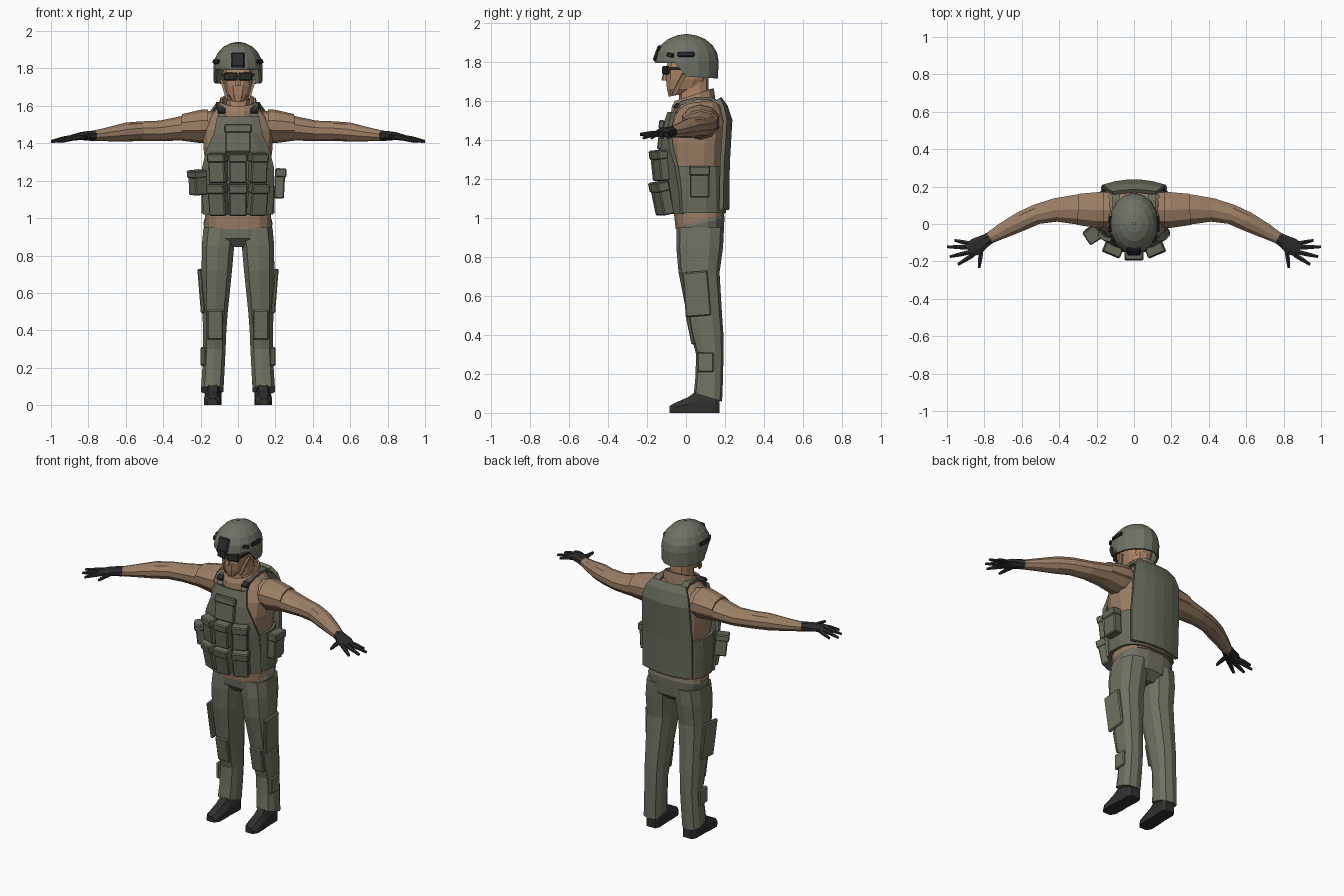
import bpy, bmesh, math
from mathutils import Vector, Matrix, Euler


def mat(name, r, g, b):
    m = bpy.data.materials.new(name)
    lin = lambda c: ((c / 255 + 0.055) / 1.055) ** 2.4
    m.diffuse_color = (lin(r), lin(g), lin(b), 1)
    return m


SHIRT = mat("tan_shirt", 156, 127, 101)
SKIN = mat("skin", 172, 133, 102)
VEST = mat("olive_vest", 104, 107, 91)
TROUSER = mat("olive_trousers", 113, 113, 98)
HELMET = mat("grey_green_helmet", 110, 114, 100)
BLACK = mat("black_gear", 44, 44, 45)
BOOT = mat("dark_boot", 50, 48, 47)


def finish(bm, name, material, solid=0, bevel=0):
    bmesh.ops.recalc_face_normals(bm, faces=bm.faces)
    me = bpy.data.meshes.new(name)
    bm.to_mesh(me)
    bm.free()
    me.materials.append(material)
    ob = bpy.data.objects.new(name, me)
    bpy.context.collection.objects.link(ob)
    if solid:
        md = ob.modifiers.new("thickness", "SOLIDIFY")
        md.thickness, md.offset = solid, 0
    if bevel:
        md = ob.modifiers.new("bevel", "BEVEL")
        md.width, md.segments = bevel, 1
    return ob


def skin_rows(name, rows, material, closed=True, caps=True, **kw):
    """Join equal rows of points into a surface."""
    bm = bmesh.new()
    vs = [[bm.verts.new(p) for p in r] for r in rows]
    n = len(rows[0])
    for a, b in zip(vs, vs[1:]):
        for i in range(n if closed else n - 1):
            j = (i + 1) % n
            bm.faces.new((a[i], a[j], b[j], b[i]))
    if closed and caps:
        bm.faces.new(vs[0])
        bm.faces.new(vs[-1])
    return finish(bm, name, material, **kw)


def upright(name, rings, material, n=12, p=0.75, **kw):
    """Loft of rings (z, centre x, half width, front y, back y, tilt)."""
    rows = []
    for z, cx, hw, yf, yb, tilt in rings:
        row = []
        for i in range(n):
            a = 2 * math.pi * (i + 0.5) / n
            c, s = math.cos(a), math.sin(a)
            dy = (yb - yf) / 2 * math.copysign(abs(s) ** p, s)
            row.append((cx + hw * math.copysign(abs(c) ** p, c),
                        (yf + yb) / 2 + dy, z + tilt * dy))
        rows.append(row)
    return skin_rows(name, rows, material, **kw)


def tube(name, pts, material, s=1, n=8):
    """Limb through points (x, y, z, half width, half height)."""
    rows = []
    for k, (x, y, z, w, h) in enumerate(pts):
        a, b = pts[max(k - 1, 0)], pts[min(k + 1, len(pts) - 1)]
        d = Vector((b[0] - a[0], b[1] - a[1])).normalized()
        row = []
        for i in range(n):
            t = 2 * math.pi * (i + 0.5) / n
            c = w * math.cos(t)
            row.append((s * (x - d.y * c), y + d.x * c, z + h * math.sin(t)))
        rows.append(row)
    return skin_rows(name, rows, material)


def box(name, loc, size, material, rot=(0, 0, 0), bevel=0.006, flap=False):
    bm = bmesh.new()
    base = Matrix.Translation(loc) @ Euler(rot).to_matrix().to_4x4()
    bmesh.ops.create_cube(bm, size=1, matrix=base @ Matrix.Diagonal((*size, 1)))
    if flap:  # overhanging lid on the top third
        lid = Matrix.Translation((0, -0.004, size[2] * 0.36))
        dims = (size[0] * 1.08, size[1] * 1.1, size[2] * 0.3, 1)
        bmesh.ops.create_cube(bm, size=1, matrix=base @ lid @ Matrix.Diagonal(dims))
    return finish(bm, name, material, bevel=bevel)


def panel(name, rows, material):
    """Curved sheet of rows (z, half width, middle y, edge y)."""
    cols = [-1, -0.6, -0.2, 0.2, 0.6, 1]
    pts = [[(w * u, ym + (ye - ym) * u * u, z) for u in cols] for z, w, ym, ye in rows]
    return skin_rows(name, pts, material, closed=False, solid=0.022)


# Torso, hem and collar
upright("shirt_torso", [
    (0.98, 0, 0.178, -0.055, 0.2, 0.3), (1.08, 0, 0.18, -0.07, 0.195, 0),
    (1.25, 0, 0.172, -0.085, 0.19, 0), (1.38, 0, 0.188, -0.1, 0.2, 0),
    (1.47, 0, 0.19, -0.085, 0.21, 0), (1.54, 0, 0.16, -0.055, 0.19, 0),
    (1.585, 0, 0.115, -0.03, 0.17, 0), (1.61, 0, 0.075, -0.01, 0.13, 0)], SHIRT, n=16)
upright("collar", [(1.555, 0, 0.105, -0.075, 0.15, 0.2), (1.6, 0, 0.1, -0.07, 0.145, 0.28),
                   (1.63, 0, 0.092, -0.055, 0.14, 0.35)], SHIRT, p=0.9, caps=False, solid=0.012)

# Head
upright("neck", [(1.54, 0, 0.065, -0.035, 0.12, 0), (1.72, 0, 0.06, -0.035, 0.115, 0)], SKIN, n=10)
upright("head", [(1.63, 0, 0.035, -0.09, 0.0, 0.2), (1.66, 0, 0.06, -0.1, 0.08, 0),
                 (1.71, 0, 0.076, -0.105, 0.11, 0), (1.77, 0, 0.082, -0.105, 0.12, 0),
                 (1.86, 0, 0.07, -0.08, 0.1, 0)], SKIN)
upright("nose", [(1.705, 0, 0.017, -0.127, -0.09, 0), (1.765, 0, 0.009, -0.112, -0.09, 0)], SKIN, n=6)
for s in (-1, 1):
    box("sunglass_lens", (s * 0.039, -0.104, 1.757), (0.075, 0.022, 0.045), BLACK, (0, 0, s * 0.25))
    box("sunglass_arm", (s * 0.083, -0.04, 1.765), (0.008, 0.11, 0.016), BLACK, bevel=0)
    box("chin_strap", (s * 0.073, -0.035, 1.685), (0.012, 0.022, 0.12), SHIRT, (-0.45, s * 0.3, 0), 0)

# Helmet shell, lower over the ears and nape than at the brow
N = 16
rows = []
for k in range(7):
    row = []
    for i in range(N):
        a = 2 * math.pi * i / N
        y = math.sin(a)
        e = math.radians((0, 0, 18, 36, 54, 72, 87)[k])
        z = 1.805 + 0.13 * math.sin(e)
        r = math.cos(e)
        if k == 0:
            z, r = (1.795 if y < -0.3 else 1.725 - 0.01 * y), 0.98
        row.append((0.125 * r * math.cos(a), 0.157 * r * y + 0.003, z))
    rows.append(row)
helmet = skin_rows("helmet", rows, HELMET, caps=False, solid=0.014)
box("helmet_crown", (0, 0.003, 1.935), (0.016, 0.018, 0.008), HELMET, bevel=0)
box("helmet_mount", (0, -0.148, 1.845), (0.075, 0.02, 0.085), BLACK, (-0.35, 0, 0), 0.008)
for s in (-1, 1):
    box("helmet_rail", (s * 0.128, 0.0, 1.838), (0.014, 0.085, 0.024), BLACK, (0, s * -0.3, 0), 0.004)
    box("helmet_clip", (s * 0.113, -0.08, 1.835), (0.012, 0.04, 0.02), BLACK, (-0.2, 0, s * -0.55), 0.003)

# Vest
upright("vest_waistband", [(1.025, 0, 0.198, -0.085, 0.208, 0), (1.15, 0, 0.198, -0.1, 0.208, 0),
                           (1.265, 0, 0.19, -0.105, 0.205, 0)], VEST, n=16)
panel("vest_front", [(1.02, 0.18, -0.095, -0.02), (1.15, 0.185, -0.115, -0.03),
                     (1.27, 0.187, -0.125, -0.05), (1.36, 0.165, -0.13, -0.075),
                     (1.45, 0.125, -0.118, -0.085), (1.54, 0.108, -0.085, -0.065)], VEST)
panel("vest_back", [(1.04, 0.172, 0.212, 0.18), (1.28, 0.175, 0.215, 0.185), (1.5, 0.165, 0.228, 0.2),
                    (1.57, 0.145, 0.205, 0.185), (1.61, 0.115, 0.175, 0.165)], VEST)
for s in (-1, 1):
    tube("shoulder_strap", [(0.085, -0.078, 1.51, 0.028, 0.016), (0.088, -0.03, 1.585, 0.028, 0.015),
                            (0.092, 0.05, 1.612, 0.028, 0.012), (0.095, 0.13, 1.612, 0.03, 0.012),
                            (0.1, 0.18, 1.58, 0.032, 0.016)], VEST, s, n=4)
    box("strap_buckle", (s * 0.088, -0.05, 1.575), (0.045, 0.016, 0.035), BLACK, (-0.8, 0, 0), 0.004)

# Pouches
box("chest_pouch", (0, -0.128, 1.425), (0.135, 0.025, 0.15), VEST, (-0.12, 0, 0), flap=True)
for k in (-1, 0, 1):
    y = -0.15 + 0.024 * abs(k)
    box("upper_pouch", (k * 0.106, y, 1.268), (0.092, 0.055, 0.155), VEST, (0.1, 0, k * 0.4), flap=True)
    box("lower_pouch", (k * 0.106, y + 0.008, 1.1), (0.094, 0.06, 0.17), VEST, (0.2, 0, k * 0.4), flap=True)
box("right_side_pouch", (0.222, 0.07, 1.185), (0.1, 0.055, 0.16), VEST, (0.05, 0, math.pi / 2), flap=True)
box("left_side_pouch", (-0.215, -0.05, 1.19), (0.075, 0.075, 0.13), VEST, (0.1, 0.08, -1.0), flap=True)

# Trousers
upright("trouser_hips", [(0.845, 0, 0.1, 0.0, 0.14, 0), (0.89, 0, 0.17, -0.045, 0.19, 0),
                         (0.97, 0, 0.186, -0.05, 0.2, 0.25), (0.99, 0, 0.18, -0.045, 0.195, 0.25)], TROUSER, n=16)

ARM = [(0.1, 0.075, 1.49, 0.1, 0.085), (0.2, 0.075, 1.485, 0.097, 0.084), (0.3, 0.078, 1.48, 0.085, 0.066),
       (0.42, 0.075, 1.467, 0.066, 0.054), (0.52, 0.052, 1.465, 0.056, 0.052), (0.6, 0.016, 1.46, 0.055, 0.051),
       (0.7, -0.035, 1.448, 0.044, 0.037), (0.79, -0.085, 1.438, 0.03, 0.026)]
FINGERS = [(0.865, -0.108, 0.96, -0.087), (0.875, -0.125, 0.999, -0.122), (0.875, -0.15, 0.985, -0.175),
           (0.86, -0.165, 0.942, -0.217), (0.815, -0.125, 0.828, -0.235)]
for s in (-1, 1):
    # Legs
    upright("trouser_leg", [
        (0.95, s * 0.093, 0.095, -0.048, 0.195, 0), (0.85, s * 0.107, 0.09, -0.05, 0.19, 0),
        (0.72, s * 0.113, 0.084, -0.038, 0.172, 0), (0.5, s * 0.122, 0.07, 0.005, 0.185, 0),
        (0.4, s * 0.125, 0.065, 0.025, 0.192, 0), (0.3, s * 0.126, 0.062, 0.052, 0.192, 0),
        (0.18, s * 0.132, 0.062, 0.048, 0.19, 0), (0.08, s * 0.138, 0.062, 0.04, 0.185, -0.3)], TROUSER, n=10)
    box("thigh_pocket", (s * 0.197, 0.055, 0.61), (0.022, 0.13, 0.23), TROUSER, (0.08, s * 0.08, 0))
    box("knee_patch", (s * 0.122, 0.022, 0.43), (0.085, 0.02, 0.16), TROUSER, (0.2, 0, 0))
    box("calf_pocket", (s * 0.187, 0.1, 0.26), (0.025, 0.085, 0.1), TROUSER)
    # Boots
    rows = []
    for y, hw, h in ((0.172, 0.03, 0.1), (0.15, 0.044, 0.11), (0.05, 0.042, 0.11), (0.01, 0.045, 0.08),
                     (-0.055, 0.044, 0.052), (-0.085, 0.026, 0.035)):
        cx = 0.134 - 0.03 * (y - 0.05)
        rows.append([(s * (cx + hw * u), y, h * v) for u, v in
                     ((-1, 0), (1, 0), (1, 0.55), (0.55, 1), (-0.55, 1), (-1, 0.55))])
    skin_rows("boot", rows, BOOT)
    # Arms
    tube("sleeve", ARM, SHIRT, s, n=10)
    tube("shoulder_flap", [(x, y, z + 0.01, w * 1.03, h) for x, y, z, w, h in
                           ((0.16, 0.075, 1.487, 0.098, 0.085), *ARM[1:3])], SHIRT, s, n=10)
    # Gloves
    tube("glove_palm", [(0.77, -0.074, 1.44, 0.034, 0.03), (0.8, -0.092, 1.44, 0.038, 0.027),
                        (0.84, -0.118, 1.438, 0.05, 0.022), (0.885, -0.142, 1.43, 0.042, 0.016)], BLACK, s)
    for x0, y0, x1, y1 in FINGERS:
        z1 = 1.428 if x1 < 0.9 else 1.41
        tube("glove_finger", [(x0, y0, 1.433, 0.014, 0.014),
                              ((x0 + x1) / 2, (y0 + y1) / 2, (1.437 + z1) / 2, 0.013, 0.013),
                              (x1, y1, z1, 0.008, 0.008)], BLACK, s, n=6)
